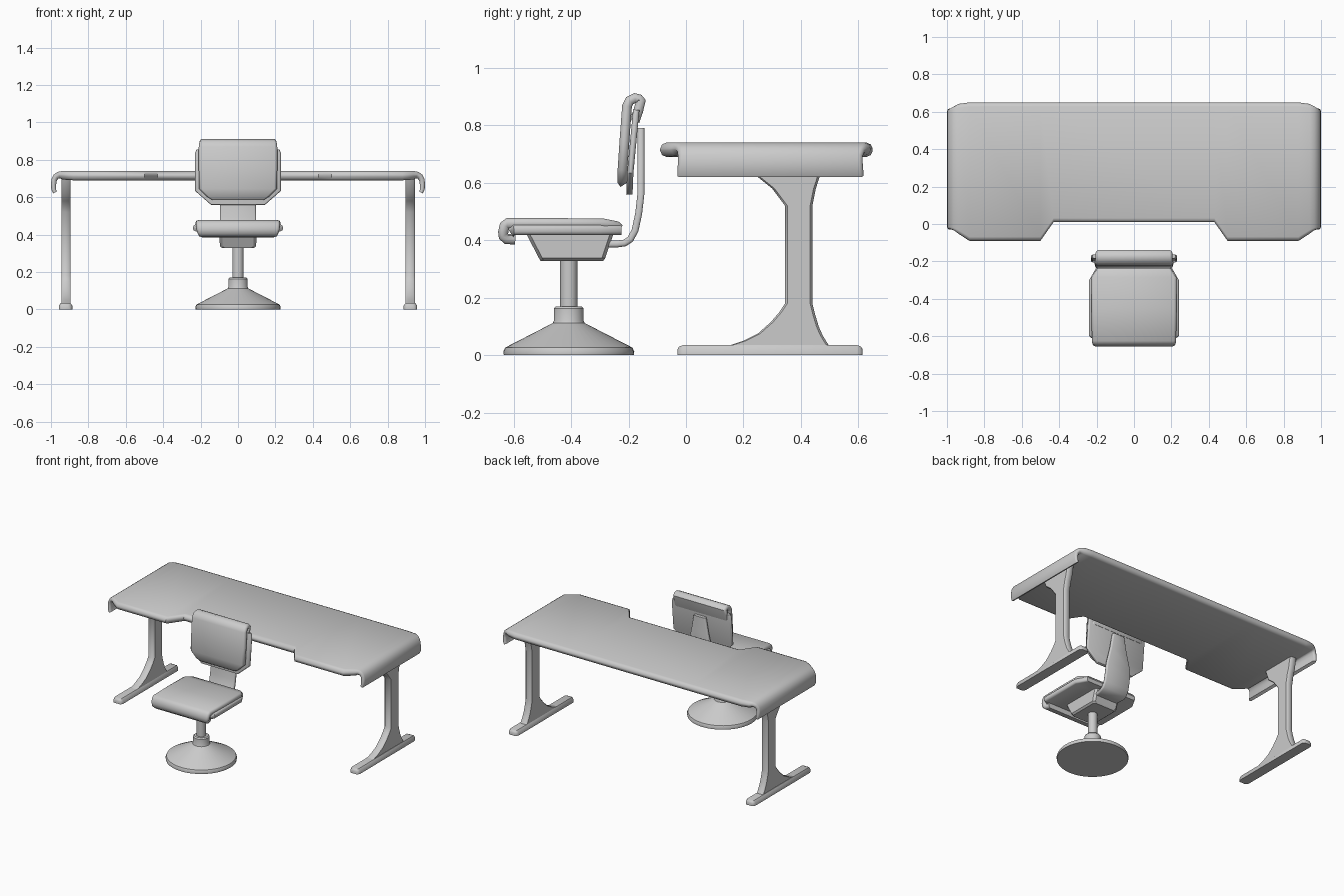
import bpy, bmesh, math
from mathutils import Vector

if "Cube" in bpy.data.objects:
    bpy.data.objects.remove(bpy.data.objects["Cube"])


def loft(name, rings, angle=45):
    """Skin closed rings of equal length and cap both ends."""
    bm = bmesh.new()
    vs = [[bm.verts.new(p) for p in ring] for ring in rings]
    n = len(rings[0])
    for r0, r1 in zip(vs, vs[1:]):
        for i in range(n):
            j = (i + 1) % n
            bm.faces.new((r0[i], r0[j], r1[j], r1[i]))
    bm.faces.new(vs[0])
    bm.faces.new(vs[-1])
    bmesh.ops.recalc_face_normals(bm, faces=bm.faces)
    me = bpy.data.meshes.new(name)
    bm.to_mesh(me)
    bm.free()
    ob = bpy.data.objects.new(name, me)
    bpy.context.collection.objects.link(ob)
    bpy.ops.object.select_all(action='DESELECT')
    ob.select_set(True)
    bpy.context.view_layer.objects.active = ob
    bpy.ops.object.shade_smooth_by_angle(angle=math.radians(angle))
    return ob


def ribbon(name, stations, thick, rad, along='y'):
    """Round-edged slab whose outer face follows a path.
    Station: (path position, z, side a, side b[, thickness])."""
    rings = []
    last = len(stations) - 1
    for i, s in enumerate(stations):
        u, z, a, b = s[:4]
        t = s[4] if len(s) > 4 else thick
        r = min(rad, t * 0.45)
        p, q = stations[max(i - 1, 0)], stations[min(i + 1, last)]
        d = Vector((q[0] - p[0], q[1] - p[1])).normalized()
        nrm = Vector((d.y, -d.x))
        half = [(r, 0), (.3 * r, .3 * r), (0, r),
                (0, t - r), (.3 * r, t - .3 * r), (r, t)]
        prof = [(a + x, y) for x, y in half] + [(b - x, y) for x, y in reversed(half)]
        ring = []
        for v, depth in prof:
            pu, pz = u + nrm.x * depth, z + nrm.y * depth
            ring.append((pu, v, pz) if along == 'x' else (v, pu, pz))
        rings.append(ring)
    return loft(name, rings)


def sym(points):
    """Path stations with equal half widths about x = 0."""
    return [(u, z, -w, w) for u, z, w in points]


def lathe(name, profile, cy, n=40):
    return loft(name, [[(r * math.cos(2 * math.pi * k / n),
                         cy + r * math.sin(2 * math.pi * k / n), z)
                        for k in range(n)] for r, z in profile], 35)


# Desk top: notched front, ends curling downwards
half_top = [(.43, .74, .01, .65, .05), (.50, .74, -.09, .65, .05),
            (.88, .74, -.09, .65, .05), (.94, .74, -.052, .642, .046),
            (.965, .735, -.037, .632, .038), (.985, .72, -.03, .622, .032),
            (.997, .698, -.028, .615, .03), (1.0, .67, -.028, .615, .028),
            (.998, .64, -.03, .617, .026), (.988, .62, -.03, .617, .02)]
left_top = [(-s[0],) + s[1:] for s in reversed(half_top)]
ribbon("desk_top", left_top + half_top, .05, .022, 'x')

# Desk legs: flared side profile, plus flat feet
front_edge = [(.14, .03), (.20, .05), (.25, .075), (.295, .115), (.325, .15),
              (.345, .18), (.345, .52), (.30, .58), (.25, .62), (.22, .70)]
back_edge = [(.50, .03), (.49, .045), (.475, .07), (.462, .1), (.45, .14),
             (.44, .18), (.44, .52), (.452, .58), (.465, .62), (.48, .70)]
for side, s in (("left", -1), ("right", 1)):
    rings = []
    c = .008
    for (yf, zf), (yb, zb) in zip(front_edge, back_edge):
        x0, x1 = .895, .945
        rings.append([(s * x0, yf + c, zf), (s * (x0 + c), yf, zf),
                      (s * (x1 - c), yf, zf), (s * x1, yf + c, zf),
                      (s * x1, yb - c, zb), (s * (x1 - c), yb, zb),
                      (s * (x0 + c), yb, zb), (s * x0, yb - c, zb)])
    loft(side + "_leg", rings)
    # foot tapers slightly at its tips
    rings = []
    for y, w, h in [(-.03, .022, .02), (-.024, .03, .03), (-.01, .036, .035),
                    (.595, .036, .035), (.609, .03, .03), (.615, .022, .02)]:
        rings.append([(s * .922 + x, y, z) for x, z in
                      [(-w, 0), (-w, h * .55), (-w + .01, h), (w - .01, h), (w, h * .55), (w, 0)]])
    loft(side + "_foot", rings)

# Chair pedestal and column
CY = -.408
lathe("chair_base", [(.226, 0), (.228, .012), (.222, .026), (.055, .112),
                     (.052, .12), (.052, .162), (.045, .17), (.02, .17)], CY)
lathe("chair_column", [(.03, .16), (.03, .345)], CY, 28)

# Tapered housing under the seat
loft("seat_housing", [[(-w, y0, z), (-w + .015, y0 - .012, z), (w - .015, y0 - .012, z), (w, y0, z),
                       (w, y1, z), (w - .015, y1 + .012, z), (-w + .015, y1 + .012, z), (-w, y1, z)]
                      for w, y0, y1, z in [(.085, -.495, -.30, .328), (.097, -.50, -.293, .338),
                                           (.1, -.548, -.262, .43)]], 30)

# Seat cushion with rolled front lip, and its shell
ribbon("seat_cushion", sym([(-.595, .385, .205), (-.63, .387, .212), (-.651, .405, .218),
                            (-.654, .43, .222), (-.647, .46, .224), (-.625, .477, .225),
                            (-.45, .477, .228), (-.285, .475, .228), (-.235, .465, .197),
                            (-.22, .452, .19)]), .036, .014)
ribbon("seat_shell", sym([(-.62, .44, .22), (-.60, .453, .24), (-.30, .453, .24),
                          (-.225, .453, .197)]), .035, .012)

# Backrest cushion folded over the top, and its shell
ribbon("backrest_cushion", sym([(-.228, .585, .145), (-.238, .60, .165), (-.238, .645, .208),
                                (-.231, .75, .21), (-.222, .87, .21), (-.208, .898, .208),
                                (-.18, .912, .205), (-.155, .906, .205), (-.14, .888, .205),
                                (-.15, .845, .205), (-.163, .808, .205)]), .034, .014)
ribbon("backrest_shell", sym([(-.208, .56, .145), (-.205, .635, .23), (-.186, .835, .23),
                              (-.184, .855, .222)]), .022, .009)

# Bent support strip joining seat and backrest
ribbon("back_support", sym([(-.145, .79, .045), (-.145, .68, .065), (-.145, .56, .095),
                            (-.153, .49, .097), (-.166, .43, .097), (-.185, .395, .097),
                            (-.21, .379, .096), (-.24, .375, .09), (-.30, .375, .085)]),
       .024, .008)
